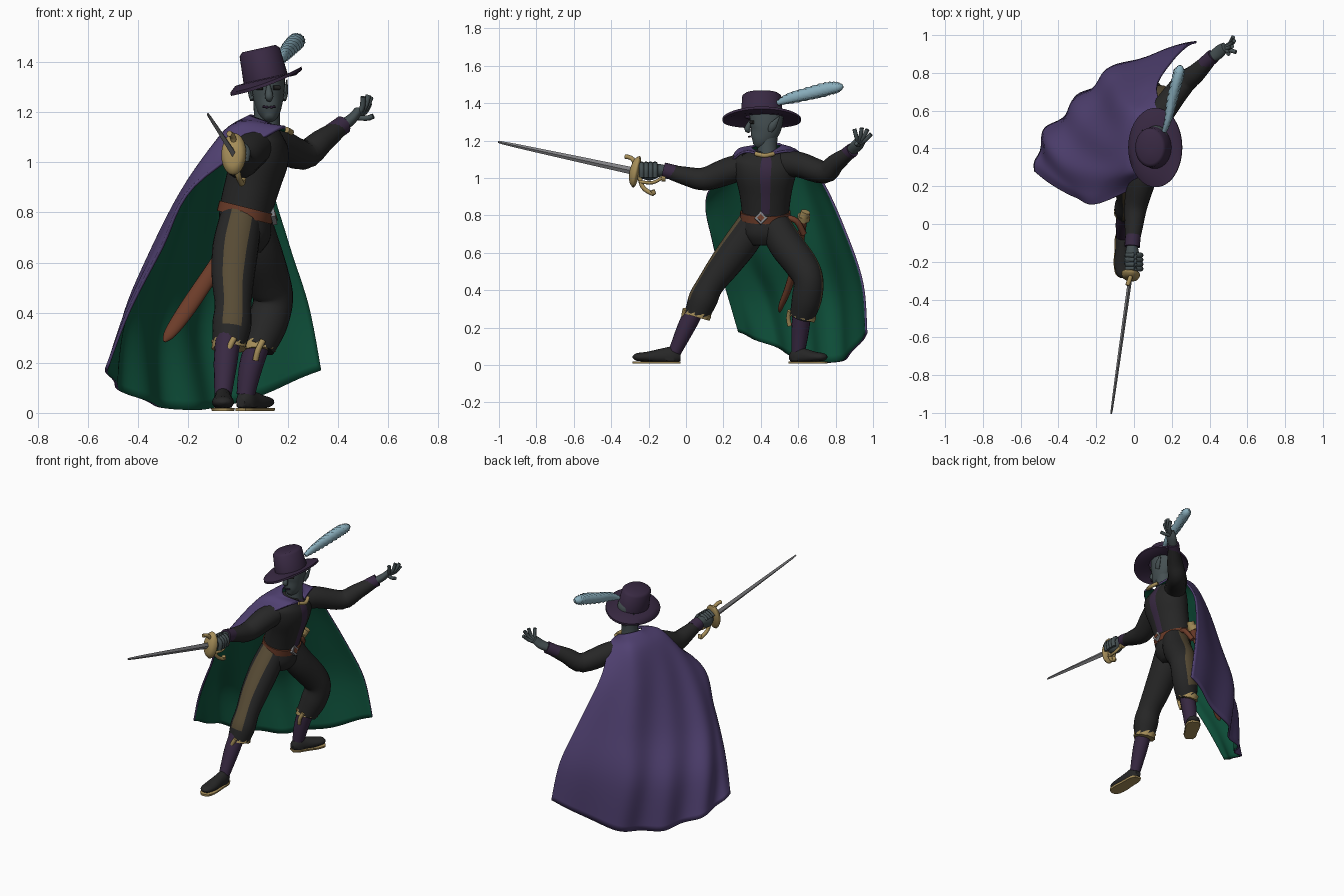
import bpy, math
from mathutils import Vector, Matrix

cube = bpy.data.objects.get("Cube")
if cube:
    bpy.data.objects.remove(cube)

def material(name, *rgb):
    m = bpy.data.materials.new(name)
    m.use_nodes = True
    m.diffuse_color = (*rgb, 1)
    m.node_tree.nodes["Principled BSDF"].inputs["Base Color"].default_value = (*rgb, 1)
    return m

black = material("black cloth", .02, .02, .02)
plum = material("dark purple", .04, .022, .055)
purple = material("cape purple", .08, .052, .165)
green = material("lining green", .005, .09, .048)
skin = material("grey skin", .06, .08, .085)
gold = material("gold", .38, .27, .1)
brown = material("brown leather", .15, .045, .022)
olive = material("olive stripe", .095, .07, .035)
steel = material("steel", .22, .22, .23)
blue = material("plume blue", .25, .42, .5)

def build(name, verts, faces, mats, index=None):
    me = bpy.data.meshes.new(name)
    me.from_pydata([tuple(v) for v in verts], [], faces)
    for m in mats:
        me.materials.append(m)
    if index:
        me.polygons.foreach_set("material_index", index)
    ob = bpy.data.objects.new(name, me)
    bpy.context.collection.objects.link(ob)
    bpy.ops.object.select_all(action='DESELECT')
    ob.select_set(True)
    bpy.context.view_layer.objects.active = ob
    bpy.ops.object.shade_smooth_by_angle(angle=.9)
    return ob

def smooth(pts, n):
    """Catmull-Rom points through pts, n steps per span."""
    pts, out = [Vector(p) for p in pts], []
    for i in range(len(pts) - 1):
        p, q = pts[i], pts[i + 1]
        a = (q - pts[max(i - 1, 0)]) / 2
        b = (pts[min(i + 2, len(pts) - 1)] - p) / 2
        for k in range(n):
            t = k / n
            h = t * t * (3 - 2 * t)
            out.append(p * (1 - h) + q * h + a * (t * (1 - t) ** 2) - b * (t * t * (1 - t)))
    return out + [pts[-1]]

def loft(name, pts, mats, ref=(1, 0, 0), seg=16, n=4, rule=None, ripple=0, low=-9, high=9):
    """Elliptical tube; each point is x, y, z, radius along ref, other radius."""
    path = smooth([p if len(p) == 5 else (*p, p[3]) for p in pts], n)
    verts, faces, index, last = [], [], [], len(path) - 1
    for i, p in enumerate(path):
        t = Vector(path[min(i + 1, last)][:3]) - Vector(path[max(i - 1, 0)][:3])
        t.normalize()
        a = Vector(ref) - t * t.dot(Vector(ref))
        a.normalize()
        b = t.cross(a)
        for j in range(seg):
            w = math.tau * j / seg
            r = 1 + ripple * (-1) ** (i + j)
            v = Vector(p[:3]) + (a * p[3] * math.cos(w) + b * p[4] * math.sin(w)) * r
            v.z = min(max(v.z, low), high)
            verts.append(v)
            if i < last:
                k = (j + 1) % seg
                faces.append((i*seg + j, i*seg + k, i*seg + seg + k, i*seg + seg + j))
                index.append(int(rule(math.cos(w + math.pi / seg), p[2])) if rule else 0)
    faces += [tuple(reversed(range(seg))), tuple(range(last*seg, last*seg + seg))]
    return build(name, verts, faces, mats, index + [0, 0])

def rod(name, points, r, mat, **kw):
    return loft(name, [(*p, r) for p in points], [mat], **kw)

X, Z = (1, 0, 0), (0, 0, 1)

# Tunic with a purple front panel, belt and buckle
loft("tunic", [(.03, .425, .64, .06, .08), (.03, .425, .7, .1, .125), (.03, .425, .8, .105, .125),
               (.06, .425, .92, .11, .14), (.09, .425, 1.03, .115, .165), (.1, .43, 1.1, .09, .16),
               (.11, .43, 1.15, .05, .07)], [black, plum], seg=36,
     rule=lambda c, z: c > .99 and z > .82)
loft("belt", [(.025, .425, .78, .113, .135), (.035, .425, .82, .113, .135)], [brown], seg=32, n=1)
loft("buckle", [(.132, .4, .783, .035), (.15, .4, .787, .035)], [steel], Z, 4, 1)
loft("buckle_centre", [(.15, .4, .787, .02), (.153, .4, .788, .02)], [brown], Z, 4, 1)

# Breeches with outer stripes, jagged gold hems and stockings
def leg(side, ref, thigh, shin):
    loft(side + "_breeches", thigh, [black, olive], ref, 24,
         rule=lambda c, z: c > .9 and .34 < z < .78)
    x, y, z, r = thigh[-1]
    rod(side + "_hem", [(x, y + .01, z + .02), (x, y, z - .015)], r * 1.03, gold, n=2, seg=20, ripple=.05)
    rod(side + "_hem_bow", [(x + .02, y - r, z + .03), (x, y - r * 1.1, z - .01), (x - .01, y - r, z - .05)], .012, gold)
    loft(side + "_stocking", shin, [plum])

leg("right", (0, -1, 0), [(.01, .37, .77, .085), (-.01, .3, .66, .092), (-.02, .21, .54, .085),
    (-.02, .13, .43, .073), (-.025, .09, .35, .078), (-.035, .06, .27, .066)],
    [(-.04, .05, .3, .05), (-.05, 0, .2, .047), (-.06, -.06, .07, .034)])
leg("left", (0, 1, 0), [(.05, .47, .76, .085), (.08, .53, .65, .092), (.12, .62, .53, .088),
    (.14, .655, .45, .08), (.115, .645, .35, .08), (.08, .62, .26, .066)],
    [(.08, .62, .28, .05), (.05, .61, .18, .047), (.03, .6, .07, .036)])

# Shoes with pale soles
def shoe(side, heel, toe):
    shape = [(0, .02, .02), (.15, .055, .037), (.4, .045, .039), (.7, .028, .044), (.92, .02, .034), (1, .005, .01)]
    h, t = Vector(heel), Vector(toe)
    pts = [(*h.lerp(t, f), .043, a, b) for f, a, b in shape]
    loft(side + "_shoe", pts, [black], Z, low=.02)
    loft(side + "_sole", [(x, y, .03, .1, b + .004) for x, y, _, _, b in pts], [gold], Z, low=.008, high=.02)

shoe("right", (-.06, -.03), (-.06, -.285))
shoe("left", (.01, .56), (.125, .75))

# Sleeves and cuffs
loft("right_sleeve", [(.08, .33, 1.07, .07), (.04, .22, 1.035, .072), (.01, .1, .995, .062),
                      (0, .0, 1.01, .05), (-.01, -.11, 1.04, .036)], [black])
rod("right_cuff", [(-.005, -.06, 1.028), (-.01, -.12, 1.042)], .041, plum)
loft("left_sleeve", [(.1, .52, 1.08, .07), (.16, .61, 1.07, .068), (.26, .74, 1.03, .06),
                     (.33, .8, 1.08, .05), (.41, .88, 1.14, .034)], [black])
rod("left_cuff", [(.37, .845, 1.115), (.42, .89, 1.15)], .038, plum)

# Right fist wrapped around the grip
loft("right_palm", [(-.01, -.1, 1.04, .026), (-.01, -.15, 1.04, .036), (-.01, -.2, 1.03, .044),
                    (-.01, -.245, 1.025, .025)], [skin])
for k in range(4):
    y = -.165 - k * .024
    rod("right_finger", [(-.04, y, 1.05), (.0, y, 1.075), (.035, y, 1.05), (.03, y, 1.005)], .014, skin, seg=8)

# Open left hand
loft("left_palm", [(.4, .87, 1.135, .026), (.45, .91, 1.17, .036, .022), (.48, .935, 1.205, .028, .018)], [skin], (0, 1, 0))
for tip in [(.5, .9, 1.262), (.52, .94, 1.268), (.53, .97, 1.26), (.525, .99, 1.235), (.54, .91, 1.185)]:
    base = Vector((.465, .925, 1.18))
    mid = base.lerp(Vector(tip), .5) + Vector((.012, 0, -.006))
    rod("left_finger", [base, mid, tip], .011, skin, seg=8)

# Sword
guard, tip = Vector((-.015, -.25, 1.03)), Vector((-.12, -1, 1.192))
loft("blade", [(*guard, .02, .011), (*guard.lerp(tip, .9), .01, .007), (*tip, .001)], [steel], Z, 4)
cup = [(0, .04, .03), (.015, .085, .05), (.05, .065, .04), (.065, .02, .015)]
loft("guard_cup", [(*guard.lerp(tip, f), a, b) for f, a, b in cup], [gold], Z, 20)
rod("quillons", [(-.035, -.325, 1.115), (-.02, -.285, 1.1), (-.01, -.255, 1.03), (.0, -.23, .95),
                 (.015, -.175, .915), (.02, -.18, .935)], .012, gold, seg=8)
rod("knuckle_bow", [(0, -.25, .98), (.01, -.18, .975), (0, -.13, 1.0)], .009, gold, seg=8)
rod("pommel", [(0, -.13, 1.0), (0, -.11, 1.0)], .018, gold)

# Scabbard on the left hip
loft("scabbard", [(.04, .63, .79, .03, .02), (-.08, .6, .6, .032, .02), (-.2, .55, .42, .034, .02),
                  (-.27, .51, .32, .025, .015), (-.295, .5, .285, .006)], [brown])
rod("scabbard_mouth", [(.045, .63, .8), (.03, .628, .775)], .034, gold)
rod("dagger_grip", [(.05, .63, .79), (.065, .64, .82)], .025, gold)
rod("scabbard_strap", [(.06, .53, .79), (.07, .59, .77), (.04, .63, .7)], .016, brown, seg=8)

# Head and face
loft("neck", [(.11, .44, 1.08, .06), (.115, .435, 1.17, .052), (.115, .44, 1.26, .055)], [skin])
loft("head", [(.125, .37, 1.172, .015), (.125, .39, 1.195, .05, .04), (.122, .418, 1.245, .077, .058),
              (.12, .43, 1.3, .088, .067), (.115, .43, 1.36, .088, .07), (.11, .43, 1.41, .05)],
     [skin], (0, -1, 0), 24)
loft("nose", [(.122, .345, 1.305, .008), (.124, .328, 1.262, .017), (.124, .345, 1.25, .008)], [skin], seg=8)
rod("mouth", [(.1, .343, 1.222), (.124, .335, 1.22), (.148, .343, 1.222)], .005, plum, seg=6)
for side, s in (("right", -1), ("left", 1)):
    rod(side + "_eye", [(.12 + s * .02, .347, 1.298), (.12 + s * .045, .362, 1.298)], .009, black, seg=8)
    loft(side + "_ear", [(.12 + s * .06, .45, 1.25, .012), (.12 + s * .07, .465, 1.28, .02, .01),
                         (.12 + s * .075, .5, 1.33, .002)], [skin], (0, 1, 0), 8)

# Hat: crown and brim turned as one oval lathe, cocked up on the left
def hat(seg=40):
    rows = [(.0, .0, .118), (.068, .085, .122), (.082, .104, .108), (.09, .112, 0), (.125, .165, -.003),
            (.15, .21, -.005), (.15, .21, -.018), (.12, .16, -.014), (.07, .09, -.01)]
    tilt = Matrix.Translation((.11, .405, 1.335)) @ Matrix.Rotation(-.22, 4, 'Y')
    verts, faces = [], []
    for i, (rx, ry, z) in enumerate(rows):
        for j in range(seg):
            w = math.tau * j / seg
            bend = .02 * math.cos(w) - .012 * math.sin(w) ** 2 if rx > .14 else 0
            verts.append(tilt @ Vector((rx * math.cos(w), ry * math.sin(w), z + bend)))
            if i:
                k, a = (j + 1) % seg, (i - 1) * seg
                faces.append((a + j, a + seg + j, a + seg + k, a + k))
    build("hat", verts, faces, [plum])
hat()
loft("plume", [(.16, .49, 1.4, .012), (.18, .55, 1.425, .026, .018), (.2, .65, 1.45, .032, .026),
               (.225, .75, 1.475, .034, .028), (.24, .81, 1.485, .028), (.245, .84, 1.49, .008)],
     [blue], Z, 14, 6, ripple=.13)

# Cape: rows from collar to hem, each running from the right edge to the left edge
rows = [
    [(.19, .4, 1.13), (.1, .35, 1.17), (.045, .43, 1.19), (.1, .51, 1.18), (.19, .44, 1.13)],
    [(.15, .28, 1.13), (-.02, .27, 1.14), (-.06, .42, 1.12), (.0, .59, 1.14), (.15, .6, 1.14)],
    [(-.18, .11, .91), (-.2, .24, .93), (-.16, .44, .93), (-.06, .66, .95), (.12, .74, .97)],
    [(-.31, .14, .66), (-.36, .29, .62), (-.25, .52, .62), (-.08, .76, .64), (.2, .87, .68)],
    [(-.44, .21, .41), (-.46, .4, .36), (-.31, .63, .34), (-.1, .83, .36), (.28, .95, .43)],
    [(-.53, .28, .18), (-.48, .47, .1), (-.29, .67, .02), (-.04, .85, .03), (.33, .97, .17)]]
columns = list(zip(*[smooth(r, 14) for r in rows]))
nc, verts, faces = len(columns), [], []
grid = list(zip(*[smooth(c, 6) for c in columns]))
for i, row in enumerate(grid):
    for j, p in enumerate(row):
        u, v = j / (nc - 1), i / (len(grid) - 1)
        fold = .024 * max(v - .2, 0) * math.sin(u * math.tau * 4.5) * math.sin(math.pi * u) ** .5 if 0 < u < 1 else 0
        verts.append(p + Vector((-.8, .7, 0)) * fold)
        if i and j:
            a = (i - 1) * nc + j - 1
            faces.append((a, a + 1, a + nc + 1, a + nc))
cape = build("cape", verts, faces, [purple, green])
shell = cape.modifiers.new("lining", 'SOLIDIFY')
shell.thickness, shell.offset, shell.material_offset = .012, -1, 1
rod("cape_clasp", [(.195, .37, 1.13), (.212, .42, 1.12), (.195, .47, 1.13)], .012, gold, seg=8)
